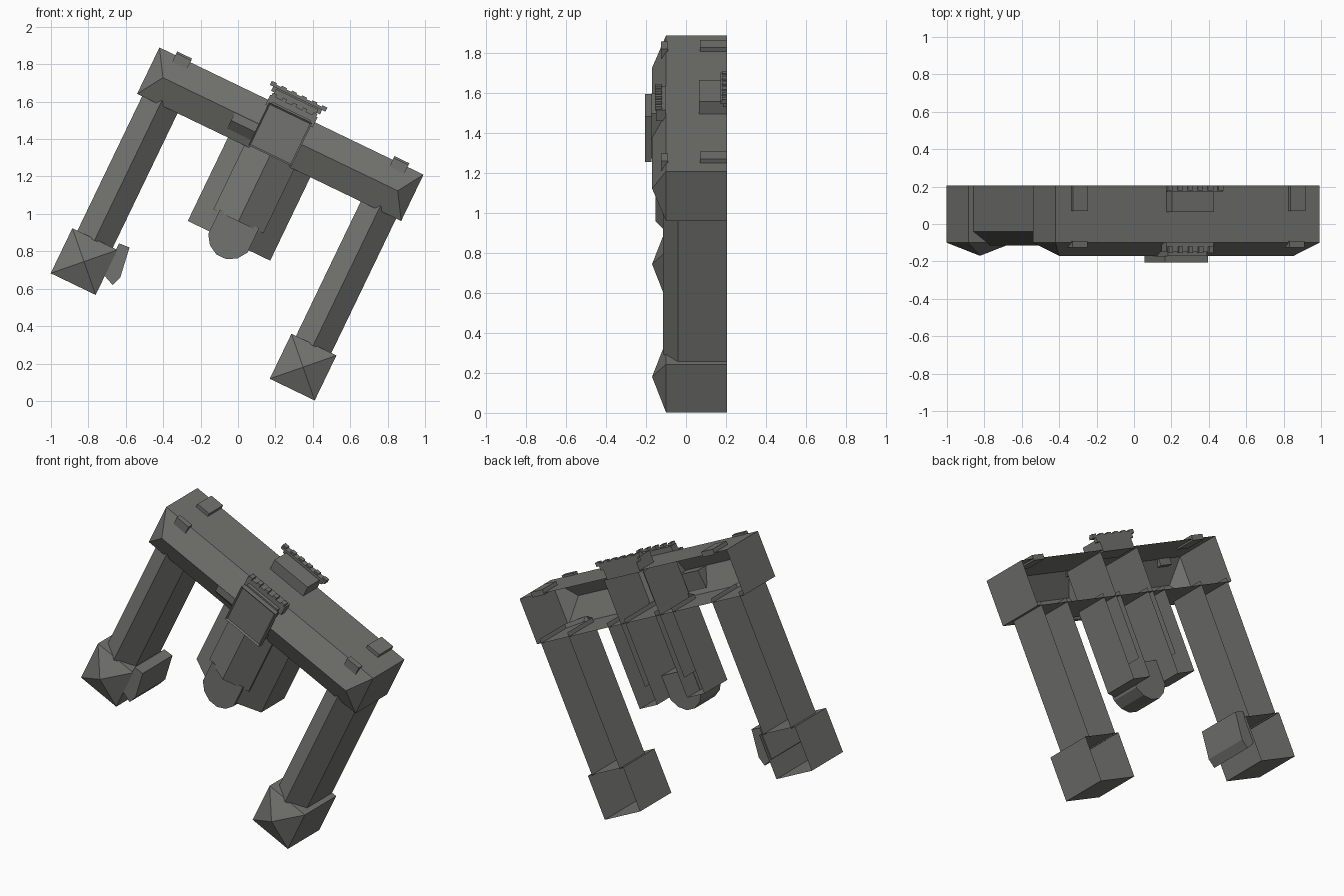
import bpy, bmesh, math
from mathutils import Vector

if "Cube" in bpy.data.objects:
    bpy.data.objects.remove(bpy.data.objects["Cube"])

# The whole gate is tilted: u runs along the beam, v up from its top edge, y is depth
L = 1.567
BACK = 0.205
U = Vector((0.901, 0, -0.434))
V = Vector((0.434, 0, 0.901))
ORIGIN = Vector((-0.42, 0, 1.89))

stone = bpy.data.materials.new("grey stone")
stone.diffuse_color = (0.17, 0.17, 0.16, 1)
stone.use_nodes = True
stone.node_tree.nodes["Principled BSDF"].inputs["Base Color"].default_value = stone.diffuse_color


def build(name, verts, faces):
    bm = bmesh.new()
    vs = [bm.verts.new(ORIGIN + U * u + V * v + Vector((0, y, 0))) for u, y, v in verts]
    for f in faces:
        bm.faces.new([vs[i] for i in f])
    bmesh.ops.remove_doubles(bm, verts=bm.verts, dist=1e-4)
    bmesh.ops.recalc_face_normals(bm, faces=bm.faces)
    me = bpy.data.meshes.new(name)
    bm.to_mesh(me)
    bm.free()
    me.materials.append(stone)
    ob = bpy.data.objects.new(name, me)
    bpy.context.collection.objects.link(ob)
    return ob


def prism(name, a, b, closed=True, cap_a=True, cap_b=True):
    """Join two matching outlines, a and b."""
    n = len(a)
    faces = [(i, (i + 1) % n, n + (i + 1) % n, n + i) for i in range(n if closed else n - 1)]
    if cap_a:
        faces.append(tuple(range(n)))
    if cap_b:
        faces.append(tuple(range(n, 2 * n)))
    return build(name, list(a) + list(b), faces)


def box(name, u0, u1, y0, y1, v0, v1):
    ring = [(u0, v0), (u1, v0), (u1, v1), (u0, v1)]
    return prism(name, [(u, y0, v) for u, v in ring], [(u, y1, v) for u, v in ring])


def slab(name, outline, y0, y1):
    return prism(name, [(u, y0, v) for u, v in outline], [(u, y1, v) for u, v in outline])


def shaft(name, plan, v0, v1, bottom=False):
    """Upright shell, open at the back."""
    return prism(name, [(u, y, v0) for u, y in plan], [(u, y, v1) for u, y in plan],
                 closed=False, cap_a=bottom, cap_b=False)


def hipped(name, u0, u1, v0, v1, inset, y_edge=-0.10, y_ridge=-0.17):
    """Box open at the back with a hipped front."""
    vm = (v0 + v1) / 2
    ring = [(u0, v0), (u1, v0), (u1, v1), (u0, v1)]
    verts = [(u, BACK, v) for u, v in ring] + [(u, y_edge, v) for u, v in ring]
    faces = [(i, (i + 1) % 4, 4 + (i + 1) % 4, 4 + i) for i in range(4)]
    if u1 - u0 - 2 * inset < 1e-3:      # pyramid
        verts += [((u0 + u1) / 2, y_ridge, vm)]
        faces += [(4 + i, 4 + (i + 1) % 4, 8) for i in range(4)]
    else:
        verts += [(u0 + inset, y_ridge, vm), (u1 - inset, y_ridge, vm)]
        faces += [(4, 5, 9, 8), (5, 6, 9), (6, 7, 8, 9), (7, 4, 8)]
    return build(name, verts, faces)


# Beam
hipped("beam", 0, L, -0.275, 0, 0.087)

# Legs, feet, hanging side blocks and small cap plates, mirrored about the middle
for side, m in (("left", lambda u: u), ("right", lambda u: L - u)):
    shaft(side + "_leg", [(m(0.03), BACK), (m(0.03), -0.04), (m(0.135), -0.115),
                          (m(0.24), -0.04), (m(0.24), BACK)], -1.08, -0.25)
    a, b = sorted((m(0), m(0.267)))
    hipped(side + "_foot", a, b, -1.34, -1.073, (b - a) / 2)
    shaft(side + "_hanging_block", [(m(0.539), BACK), (m(0.539), -0.02), (m(0.67), -0.10),
                                    (m(0.67), BACK)], -0.77, -0.25, bottom=True)
    a, b = sorted((m(0.095), m(0.183)))
    box(side + "_rear_cap_plate", a, b, 0.07, BACK, -0.01, 0.022)
    box(side + "_front_cap_plate", a, b, -0.125, -0.09, -0.04, 0.012)

# Central keystone shaft running through the beam
C = L / 2
shaft("keystone_shaft", [(C - 0.148, BACK), (C - 0.148, -0.09), (C, -0.153),
                         (C + 0.148, -0.09), (C + 0.148, BACK)], -0.655, -0.01)

# Rounded tongue below the keystone
half = [(0.116, -0.64), (0.116, -0.785), (0.082, -0.835), (0.03, -0.865)]
slab("keystone_tongue", [(C - d, v) for d, v in half] + [(C + d, v) for d, v in half[::-1]],
     -0.115, 0.08)

# Square front panel with a sunken face
panel = box("front_panel", C - 0.128, C + 0.128, -0.205, -0.172, -0.265, -0.01)
bm = bmesh.new()
bm.from_mesh(panel.data)
front = min(bm.faces, key=lambda f: f.calc_center_median().y)
bmesh.ops.inset_region(bm, faces=[front], thickness=0.012, depth=0)
bmesh.ops.translate(bm, verts=front.verts, vec=(0, 0.008, 0))
bm.to_mesh(panel.data)
bm.free()
box("panel_backing", C - 0.115, C + 0.115, -0.172, -0.09, -0.25, 0.0)

# Front crest with teeth
box("front_crest", C - 0.14, C + 0.14, -0.15, -0.10, -0.03, 0.03)
for i in range(5):
    u = C - 0.12 + i * 0.06
    box("crest_tooth", u - 0.012, u + 0.012, -0.155, -0.12, 0.025, 0.045)

# Rear crest block and stepped cornice
box("rear_crest_block", C - 0.125, C + 0.125, 0.065, BACK, -0.01, 0.07)
box("cornice_step", C - 0.145, C + 0.145, 0.185, BACK, 0.05, 0.078)
box("cornice", C - 0.165, C + 0.165, 0.172, BACK, 0.076, 0.092)
for i in range(6):
    u = C - 0.15 + i * 0.06
    box("cornice_tooth", u - 0.015, u + 0.015, 0.18, BACK, 0.09, 0.10)

# Bracket on the beam beside the panel
prof = [(-0.168, -0.138), (-0.168, -0.185), (-0.105, -0.25), (-0.09, -0.138)]
prism("beam_bracket", [(0.514, y, v) for y, v in prof], [(0.66, y, v) for y, v in prof])

# Loose flap on the inner side of the left foot
slab("foot_flap", [(0.26, -1.037), (0.32, -1.033), (0.345, -1.199), (0.326, -1.253),
                   (0.26, -1.225)], -0.10, 0.19)
